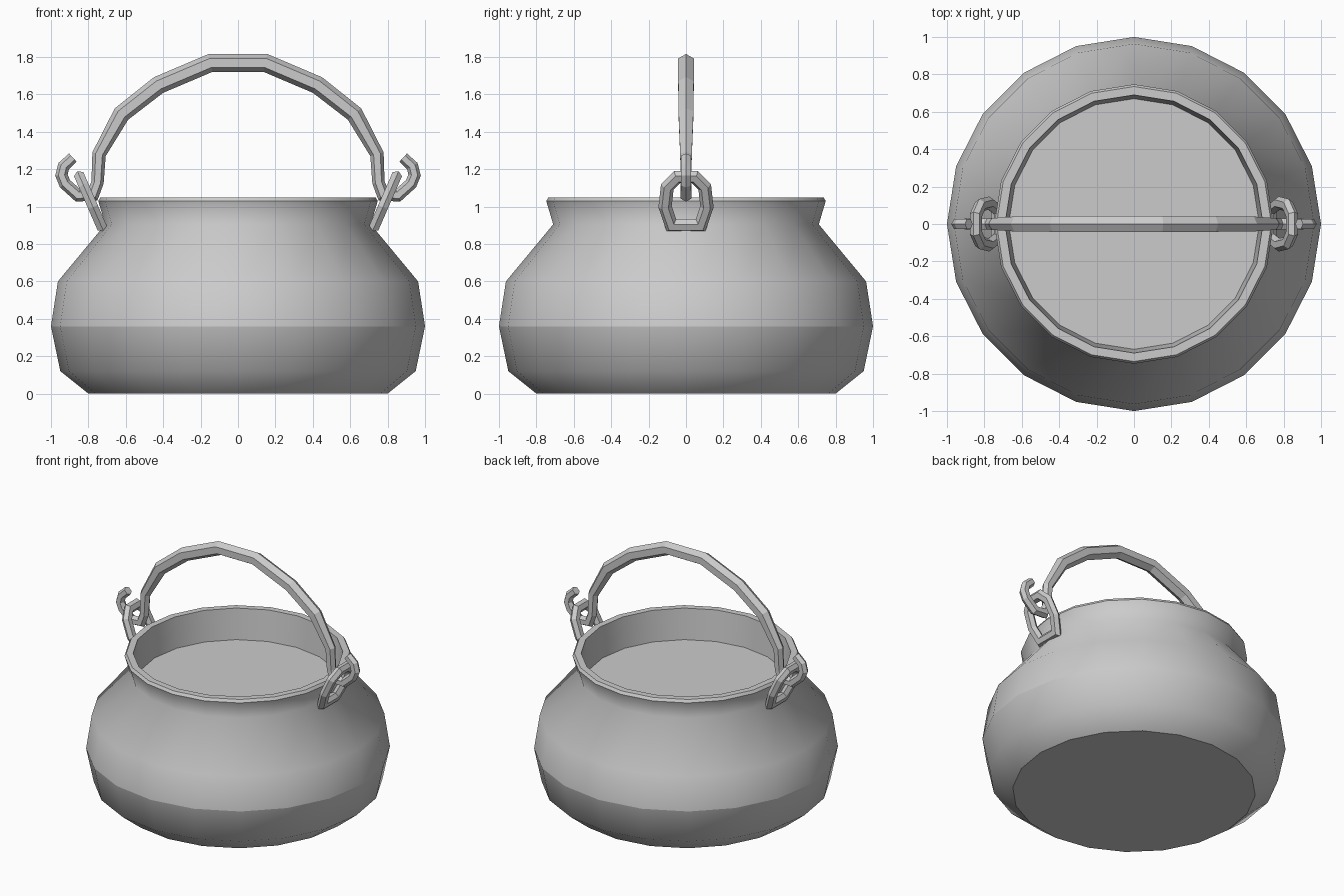
import bpy, bmesh, math
from mathutils import Vector

if "Cube" in bpy.data.objects:
    bpy.data.objects.remove(bpy.data.objects["Cube"])


def finish(name, bm):
    bmesh.ops.recalc_face_normals(bm, faces=bm.faces)
    mesh = bpy.data.meshes.new(name)
    bm.to_mesh(mesh)
    bm.free()
    obj = bpy.data.objects.new(name, mesh)
    bpy.context.collection.objects.link(obj)
    return obj


def bridge(bm, a, b):
    n = len(a)
    return [bm.faces.new((a[i], a[(i + 1) % n], b[(i + 1) % n], b[i])) for i in range(n)]


def revolve(name, profile, sharp, segments=20):
    """Lathe a profile and cap both ends; rings listed in sharp keep hard edges."""
    bm = bmesh.new()
    rings = [[bm.verts.new((r * math.cos(2 * math.pi * i / segments),
                            r * math.sin(2 * math.pi * i / segments), z))
              for i in range(segments)] for r, z in profile]
    for a, b in zip(rings, rings[1:]):
        for f in bridge(bm, a, b):
            f.smooth = True
    bm.faces.new(rings[0])
    bm.faces.new(rings[-1])
    for k in sharp:
        ring = rings[k]
        for i in range(segments):
            bm.edges.get((ring[i], ring[(i + 1) % segments])).smooth = False
    return finish(name, bm)


def sweep(name, points, normal, radii, depth, closed=False):
    """Sweep a hexagonal bar along a flat path with mitred corners."""
    bm = bmesh.new()
    pts = [Vector(p) for p in points]
    n = len(pts)
    normal = Vector(normal).normalized()
    rings = []
    for i, p in enumerate(pts):
        before = pts[i - 1] if closed or i > 0 else None
        after = pts[(i + 1) % n] if closed or i < n - 1 else None
        d1 = (p - before).normalized() if before else (after - p).normalized()
        d2 = (after - p).normalized() if after else d1
        t = (d1 + d2).normalized()
        side = t.cross(normal) / max(t.dot(d1), 0.5)
        r = radii[i]
        rings.append([bm.verts.new(p + side * (r * math.cos(a)) + normal * (r * depth * math.sin(a)))
                      for a in (k * math.pi / 3 for k in range(6))])
    for a, b in zip(rings, rings[1:]):
        bridge(bm, a, b)
    if closed:
        bridge(bm, rings[-1], rings[0])
    else:
        bm.faces.new(rings[0])
        bm.faces.new(rings[-1])
    return finish(name, bm)


# Pot body: outer wall, rim, inner neck and flat contents
revolve("pot_body",
        [(0.80, 0), (0.95, 0.12), (1.0, 0.36), (0.963, 0.60), (0.71, 0.905),
         (0.747, 1.03), (0.735, 1.05), (0.69, 1.05), (0.67, 0.83)],
        sharp=(0, 2, 5, 6, 7, 8))

# Carrying handle: half path (x, z, radius) from the crown to the hook tip
half = [(0.147, 1.768, 0.048), (0.425, 1.65, 0.048), (0.623, 1.495, 0.046),
        (0.743, 1.28, 0.036), (0.751, 1.13, 0.033), (0.775, 1.065, 0.033),
        (0.855, 1.06, 0.033), (0.925, 1.122, 0.032), (0.944, 1.168, 0.032),
        (0.932, 1.217, 0.031), (0.883, 1.262, 0.030)]
path = [(-x, z, r) for x, z, r in reversed(half)] + half
sweep("handle", [(x, 0, z) for x, z, r in path], (0, 1, 0), [r for x, z, r in path], 1.0)

# Tilted links joining the hooks to the neck
outline = [(0.078, -0.138), (0.112, -0.03), (0.1, 0.085), (0.048, 0.142)]
loop = outline + [(-y, t) for y, t in reversed(outline)]
for side, label in ((1, "right"), (-1, "left")):
    up = Vector((side * 0.40, 0, 0.917))
    centre = Vector((side * 0.788, 0, 1.027))
    sweep("link_" + label, [centre + up * t + Vector((0, y, 0)) for y, t in loop],
          up.cross(Vector((0, 1, 0))), [0.035] * len(loop), 0.9, closed=True)
